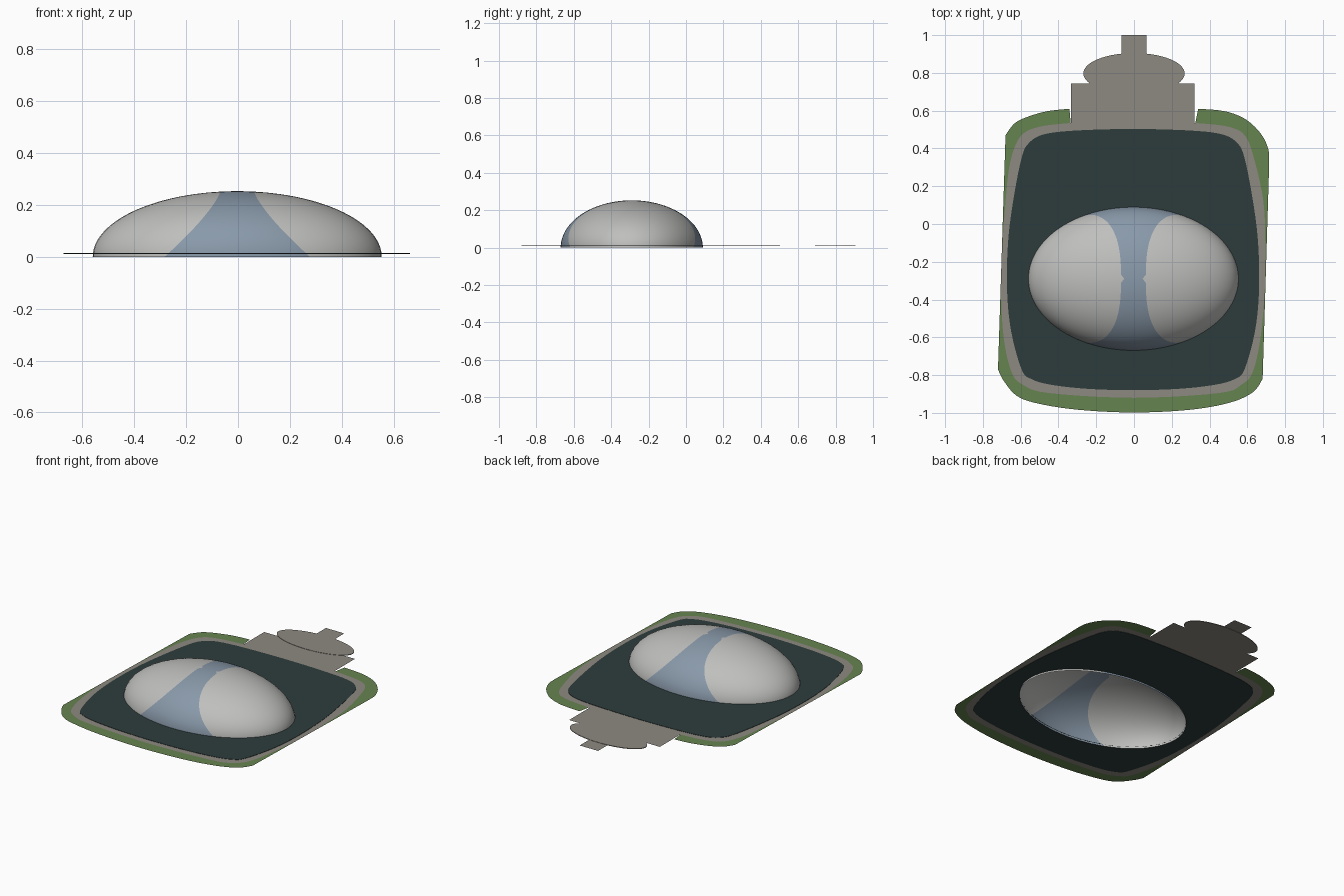
import bpy
import bmesh
from math import sin, cos, pi, acos
from mathutils import Vector

if "Cube" in bpy.data.objects:
    bpy.data.objects.remove(bpy.data.objects["Cube"], do_unlink=True)


def material(name, rgb):
    mat = bpy.data.materials.new(name)
    mat.use_nodes = True
    colour = (*rgb, 1)
    mat.diffuse_color = colour
    mat.node_tree.nodes["Principled BSDF"].inputs["Base Color"].default_value = colour
    return mat


SHELL = material("pale titanium", (.52, .52, .51))
GLASS = material("blue glass", (.25, .32, .4))
WATER = material("dark water", (.027, .045, .045))
PAVING = material("grey paving", (.27, .25, .22))
GRASS = material("green grass", (.13, .23, .08))

LEVEL = .013                      # height of the ground sheets
DOME_X, DOME_Y, DOME_H = .557, .38, .253
CENTRE = Vector((-.003, -.29, 0))


def finish(name, bm, *mats):
    mesh = bpy.data.meshes.new(name)
    bm.to_mesh(mesh)
    bm.free()
    for mat in mats:
        mesh.materials.append(mat)
    obj = bpy.data.objects.new(name, mesh)
    bpy.context.collection.objects.link(obj)
    return obj


def smooth(points, closed=False, steps=5):
    """Catmull-Rom curve through the points."""
    pts = [Vector(p) for p in points]
    if closed:
        pts = [pts[-1]] + pts + pts[:2]
    else:
        pts = [pts[0]] + pts + [pts[-1]]
    curve = []
    for a, b, c, d in zip(pts, pts[1:], pts[2:], pts[3:]):
        for i in range(steps):
            t = i / steps
            curve.append((b * 2 + (c - a) * t + (a * 2 - b * 5 + c * 4 - d) * t ** 2
                          + (b * 3 - a - c * 3 + d) * t ** 3) / 2)
    if not closed:
        curve.append(pts[-1])
    return curve


def ellipse(cx, cy, rx, ry, count=96):
    return [Vector((cx + rx * cos(2 * pi * i / count), cy + ry * sin(2 * pi * i / count)))
            for i in range(count)]


def sheet(name, mat, *loops, z=LEVEL, thick=0):
    """Flat sheet filling the first loop, with later loops as holes."""
    bm = bmesh.new()
    edges = []
    for loop in loops:
        verts = [bm.verts.new((p[0], p[1], z)) for p in loop]
        edges += [bm.edges.new((v, verts[i - 1])) for i, v in enumerate(verts)]
    bmesh.ops.triangle_fill(bm, edges=edges, use_beauty=True, normal=(0, 0, 1))
    for face in bm.faces:
        face.normal_update()
        if face.normal.z < 0:
            face.normal_flip()
    if thick:
        top = bm.faces[:]
        bmesh.ops.extrude_face_region(bm, geom=top, use_keep_orig=True)
        for v in {v for f in top for v in f.verts}:
            v.co.z -= thick
        bmesh.ops.recalc_face_normals(bm, faces=bm.faces)
    return finish(name, bm, mat)


# Dome: rows by height, each split into shell and glass arcs along the strip edge
def strip_half_width(z):
    return .065 + .215 * max(0, 1 - z / DOME_H) ** 1.3


def dome():
    rows, arc_steps = 36, 20
    bm = bmesh.new()
    grid = []
    for r in range(rows + 1):
        t = pi / 2 * r / rows
        z = DOME_H * sin(t)
        radius = max(cos(t), .0001)
        edge = acos(min(1, strip_half_width(z) / (DOME_X * radius)))
        stops = [-edge, edge, pi - edge, pi + edge, 2 * pi - edge]
        row = []
        for a, b in zip(stops, stops[1:]):
            for i in range(arc_steps):
                u = a + (b - a) * i / arc_steps
                row.append(bm.verts.new(CENTRE + Vector(
                    (DOME_X * radius * cos(u), DOME_Y * radius * sin(u), z))))
        grid.append(row)
    count = len(grid[0])
    for low, high in zip(grid, grid[1:]):
        for i in range(count):
            j = (i + 1) % count
            face = bm.faces.new((low[i], low[j], high[j], high[i]))
            face.material_index = (i // arc_steps) % 2
            face.smooth = True
    bmesh.ops.remove_doubles(bm, verts=bm.verts, dist=.0003)
    return finish("dome", bm, SHELL, GLASS)


dome()

# Ground outlines
half = [(0, .503), (.3, .495), (.47, .475), (.55, .43), (.59, .35), (.635, .12), (.662, -.1),
        (.667, -.35), (.645, -.57), (.59, -.77), (.54, -.82), (.44, -.85), (.25, -.872), (0, -.88)]
water_edge = smooth(half + [(-x, y) for x, y in half[-2:0:-1]], closed=True)
water_edge = [p - Vector((.005, 0)) for p in water_edge]

path_edge = smooth([
    (.325, .535), (.5, .515), (.59, .465), (.64, .33), (.685, .12), (.695, -.1), (.692, -.35),
    (.67, -.6), (.63, -.78), (.57, -.85), (.45, -.895), (0, -.92),
    (-.45, -.895), (-.59, -.85), (-.65, -.78), (-.69, -.6), (-.704, -.35), (-.695, -.1),
    (-.68, .12), (-.655, .33), (-.6, .465), (-.5, .515), (-.335, .535)])

grass_edge = smooth([
    (.34, .61), (.48, .597), (.59, .555), (.67, .48), (.71, .4), (.716, .33)])
grass_edge += smooth([
    (.681, -.82), (.63, -.89), (.51, -.945), (.3, -.983), (0, -.998), (-.3, -.983), (-.51, -.95),
    (-.62, -.91), (-.69, -.83), (-.72, -.77)])
grass_edge += smooth([
    (-.68, .47), (-.635, .53), (-.57, .565), (-.46, .597), (-.342, .61)])

# Ground sheets, each cut around its neighbour
pool_hole = ellipse(CENTRE.x, CENTRE.y, DOME_X * .998, DOME_Y * .998)
sheet("water_pool", WATER, water_edge, pool_hole, z=LEVEL + .002, thick=.004)
sheet("pool_path", PAVING, path_edge, water_edge)
sheet("grass_border", GRASS, grass_edge + path_edge[::-1])


# Entrance court on the back side
def rectangle(x0, x1, y0, y1):
    return [(x0, y0), (x1, y0), (x1, y1), (x0, y1)]


sheet("entrance_court", PAVING, rectangle(-.333, .32, .533, .745))
sheet("sunken_plaza", PAVING, ellipse(0, .797, .268, .108), z=LEVEL + .002, thick=.004)
sheet("approach_walk", PAVING, rectangle(-.067, .065, .89, 1))
